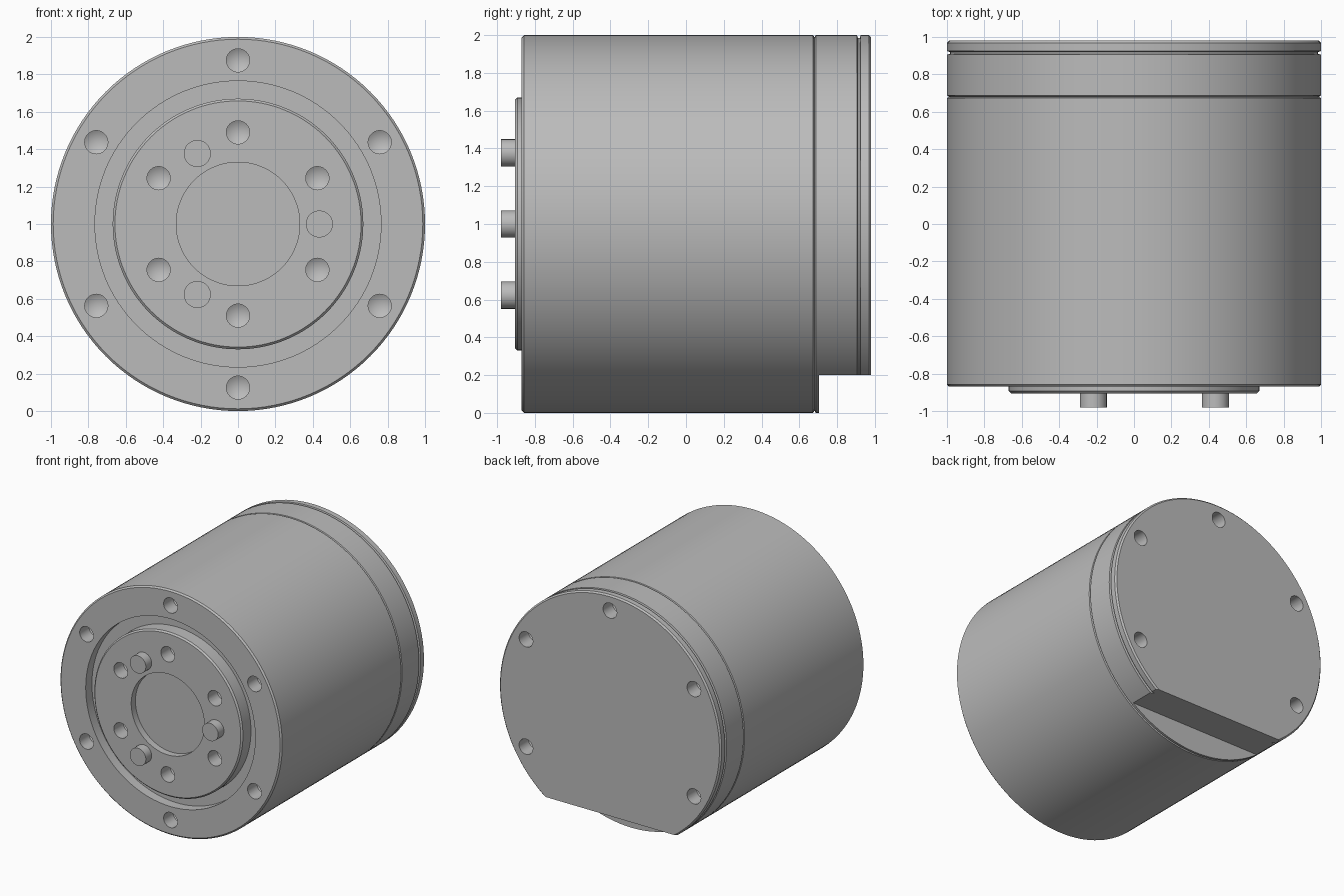
import bpy
import bmesh
from math import cos, sin, radians, pi
from mathutils import Matrix, Vector

cube = bpy.data.objects.get("Cube")
if cube:
    bpy.data.objects.remove(cube, do_unlink=True)

grey = bpy.data.materials.new("plain grey")
grey.use_nodes = True
colour = (0.5, 0.5, 0.5, 1)
grey.diffuse_color = colour
grey.node_tree.nodes["Principled BSDF"].inputs["Base Color"].default_value = colour


def lathe(name, profile, x=0, z=1, steps=128):
    """Closed solid turned about an axis parallel to y, from (radius, y) points."""
    bm = bmesh.new()
    verts = [bm.verts.new((r, y, 0)) for r, y in profile]
    edges = [bm.edges.new(pair) for pair in zip(verts, verts[1:])]
    bmesh.ops.spin(bm, geom=verts + edges, cent=(0, 0, 0), axis=(0, 1, 0),
                   angle=2 * pi, steps=steps, use_duplicate=False)
    bmesh.ops.remove_doubles(bm, verts=bm.verts, dist=0.0001)
    bmesh.ops.recalc_face_normals(bm, faces=bm.faces)
    bm.transform(Matrix.Translation((x, 0, z)))
    mesh = bpy.data.meshes.new(name)
    bm.to_mesh(mesh)
    bm.free()
    mesh.materials.append(grey)
    obj = bpy.data.objects.new(name, mesh)
    bpy.context.collection.objects.link(obj)
    return obj


def ring_points(radius, angles):
    return [(radius * cos(radians(a)), 1 + radius * sin(radians(a))) for a in angles]


def drill(face_y, inward, radius, angles):
    """Blind holes with conical bottoms, arranged in a bolt circle."""
    r, depth = 0.062, 0.12
    profile = [(0, face_y - inward * 0.05), (r, face_y - inward * 0.05),
               (r, face_y + inward * depth), (0, face_y + inward * (depth + 0.036))]
    return [lathe("drill", profile, x, z, 32) for x, z in ring_points(radius, angles)]


def cut(obj, cutters):
    bpy.context.view_layer.objects.active = obj
    for cutter in cutters:
        cutter.hide_render = True
        mod = obj.modifiers.new("cut", 'BOOLEAN')
        mod.operation = 'DIFFERENCE'
        mod.solver = 'EXACT'
        mod.object = cutter
        bpy.ops.object.modifier_apply(modifier=mod.name)
    for cutter in cutters:
        bpy.data.objects.remove(cutter, do_unlink=True)


bolts = range(30, 390, 60)
bevel = 0.012

# Main housing with a recessed bore at the front
body = lathe("housing", [
    (0, -0.5), (0.66, -0.5), (0.66, -0.79), (0.765, -0.79), (0.765, -0.87),
    (1 - bevel, -0.87), (1, -0.87 + bevel), (1, 0.673),
    (0.988, 0.68), (0, 0.68)])
cut(body, drill(-0.87, 1, 0.875, bolts))

# Output hub with a shallow central recess
hub = lathe("output_hub", [
    (0, -0.85), (0.33, -0.85), (0.33, -0.905), (0.658, -0.905),
    (0.67, -0.893), (0.67, -0.6), (0, -0.6)])
cut(hub, drill(-0.905, 1, 0.49, bolts))

# Rear cap with a groove, a flat underside and bolt holes
cap = lathe("rear_cap", [
    (0, 0.68), (0.988, 0.68), (1, 0.687), (1, 0.905), (0.985, 0.91),
    (0.985, 0.92), (1, 0.925), (1, 0.98 - bevel), (1 - bevel, 0.98), (0, 0.98)])
bpy.ops.mesh.primitive_cube_add(size=1, location=(0, 1.205, -0.3))
box = bpy.context.object
box.scale = (3, 1, 1)
bpy.context.view_layer.update()
cut(cap, [box] + drill(0.98, -1, 0.875, [a for a in bolts if a != 270]))

# Drive pins
pins = [lathe("drive_pin", [(0, -0.98), (0.072, -0.98), (0.072, -0.88), (0, -0.88)],
              x, z, 48) for x, z in ring_points(0.435, (0, 120, 240))]

# Smooth the round walls, keep the rims crisp
bpy.ops.object.select_all(action='DESELECT')
for obj in [body, hub, cap] + pins:
    obj.select_set(True)
bpy.context.view_layer.objects.active = body
bpy.ops.object.shade_smooth_by_angle(angle=radians(30))
